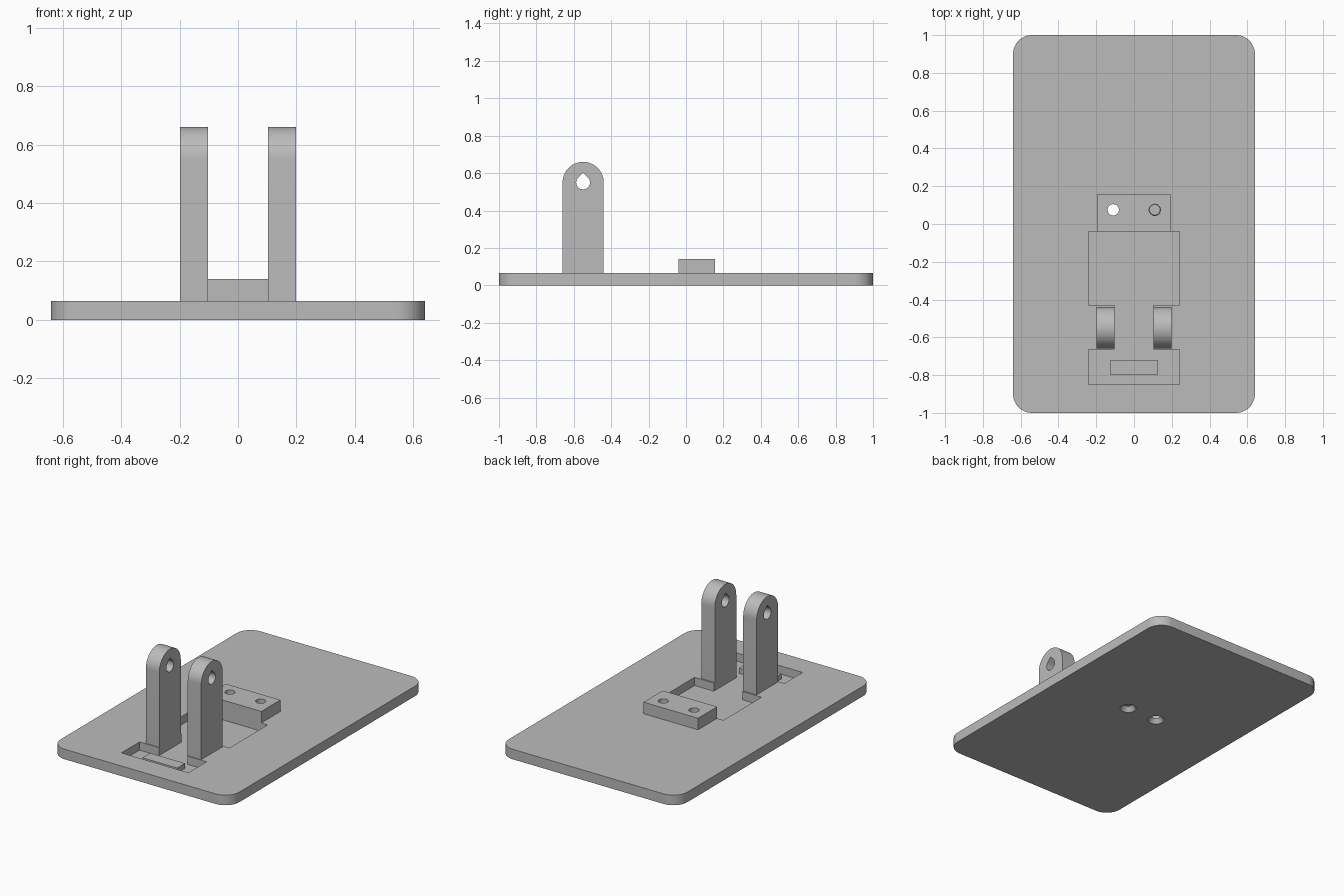
import bpy, bmesh, math
from mathutils import Matrix, Vector

cube = bpy.data.objects.get("Cube")
if cube:
    bpy.data.objects.remove(cube, do_unlink=True)

grey = bpy.data.materials.new("plastic grey")
grey.use_nodes = True
GREY = (0.5, 0.5, 0.5, 1)
grey.diffuse_color = GREY
grey.node_tree.nodes["Principled BSDF"].inputs["Base Color"].default_value = GREY

PLATE_TOP, FLOOR, BLOCK_TOP = 0.065, 0.012, 0.14


def finish(name, bm):
    bmesh.ops.recalc_face_normals(bm, faces=bm.faces)
    mesh = bpy.data.meshes.new(name)
    bm.to_mesh(mesh)
    bm.free()
    mesh.materials.append(grey)
    obj = bpy.data.objects.new(name, mesh)
    bpy.context.collection.objects.link(obj)
    return obj


def prism(name, points, start, depth, axis="Z"):
    """Extrude an outline: (x, y) along Z, or (y, z) along X."""
    place = {"Z": lambda a, b: (a, b, start), "X": lambda a, b: (start, a, b)}[axis]
    push = Vector((0, 0, depth)) if axis == "Z" else Vector((depth, 0, 0))
    bm = bmesh.new()
    face = bm.faces.new([bm.verts.new(place(*p)) for p in points])
    ext = bmesh.ops.extrude_face_region(bm, geom=[face], use_keep_orig=True)
    verts = [v for v in ext["geom"] if isinstance(v, bmesh.types.BMVert)]
    bmesh.ops.translate(bm, verts=verts, vec=push)
    return finish(name, bm)


def box(name, x, y, z):
    outline = [(x[0], y[0]), (x[1], y[0]), (x[1], y[1]), (x[0], y[1])]
    return prism(name, outline, z[0], z[1] - z[0])


def cone(name, x, y, z, r_low, r_high):
    bm = bmesh.new()
    at = Matrix.Translation((x, y, (z[0] + z[1]) / 2))
    bmesh.ops.create_cone(bm, cap_ends=True, segments=40, radius1=r_low,
                          radius2=r_high, depth=z[1] - z[0], matrix=at)
    return finish(name, bm)


def arc(cx, cy, r, a0, a1, n):
    angles = [math.radians(a0 + (a1 - a0) * i / n) for i in range(n + 1)]
    return [(cx + r * math.cos(a), cy + r * math.sin(a)) for a in angles]


def select(obj):
    bpy.ops.object.select_all(action="DESELECT")
    obj.select_set(True)
    bpy.context.view_layer.objects.active = obj


def cut(obj, cutter):
    select(obj)
    mod = obj.modifiers.new("cut", "BOOLEAN")
    mod.operation, mod.solver, mod.object = "DIFFERENCE", "EXACT", cutter
    bpy.ops.object.modifier_apply(modifier=mod.name)
    bpy.data.objects.remove(cutter, do_unlink=True)


def smooth(obj):
    select(obj)
    bpy.ops.object.shade_smooth_by_angle(angle=math.radians(30))


# Base plate with rounded corners
W, L, R = 0.64, 1.0, 0.1
outline = []
for i, (sx, sy) in enumerate([(1, 1), (-1, 1), (-1, -1), (1, -1)]):
    outline += arc(sx * (W - R), sy * (L - R), R, 90 * i, 90 * i + 90, 12)
plate = prism("base_plate", outline, 0, PLATE_TOP)

# H-shaped pocket sunk into the plate
half = [(0.24, -0.85), (0.24, -0.665), (0.102, -0.665),
        (0.102, -0.43), (0.24, -0.43), (0.24, -0.04)]
pocket = half + [(-x, y) for x, y in reversed(half)]
cut(plate, prism("pocket_cutter", pocket, FLOOR, 0.2))

# Raised screw block behind the pocket
block = box("screw_block", (-0.195, 0.195), (-0.04, 0.155), (PLATE_TOP, BLOCK_TOP))

# Screw holes, countersunk underneath
for x in (-0.11, 0.11):
    for part in (plate, block):
        cut(part, cone("hole_cutter", x, 0.075, (-0.1, 0.3), 0.03, 0.03))
    cut(plate, cone("sink_cutter", x, 0.075, (-0.01, 0.03), 0.056, 0.028))

# Low bar in the front of the pocket
box("stop_bar", (-0.125, 0.125), (-0.8, -0.72), (FLOOR, 0.045))

# Upright lugs with rounded tops and teardrop pin holes
PY, PZ, PR, HR = -0.55, 0.55, 0.11, 0.037
lug_shape = [(PY - PR, PLATE_TOP), (PY + PR, PLATE_TOP)] + arc(PY, PZ, PR, 0, 180, 32)
drop = arc(PY, PZ, HR, 135, 405, 30) + [(PY, PZ + HR * math.sqrt(2))]
for name, x in (("left_lug", 0.102), ("right_lug", -0.198)):
    lug = prism(name, lug_shape, x, 0.096, "X")
    cut(lug, prism("pin_cutter", drop, x - 0.1, 0.3, "X"))
    smooth(lug)

smooth(plate)
smooth(block)
